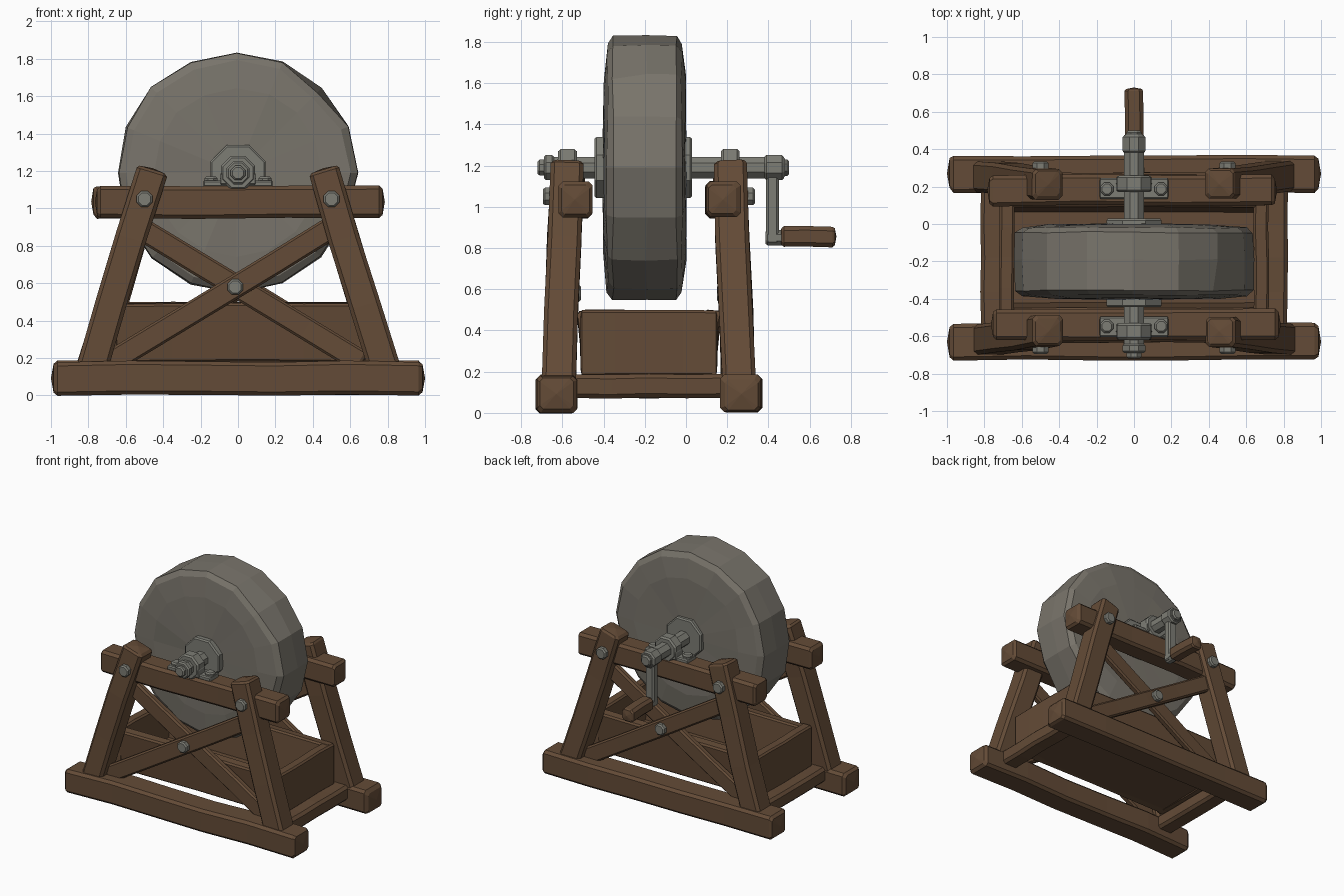
import bpy, bmesh, math, random
from mathutils import Vector, Matrix

random.seed(4)
cube = bpy.data.objects.get("Cube")
if cube:
    bpy.data.objects.remove(cube, do_unlink=True)

MID_Y = -0.18      # centre line of the frame
AXLE_Z = 1.19


def material(name, rgb):
    m = bpy.data.materials.new(name)
    m.use_nodes = True
    m.diffuse_color = (*rgb, 1)
    m.node_tree.nodes["Principled BSDF"].inputs["Base Color"].default_value = (*rgb, 1)
    return m


WOOD = material("brown wood", (0.127, 0.071, 0.038))
STONE = material("grey stone", (0.19, 0.175, 0.147))
METAL = material("pale iron", (0.205, 0.205, 0.178))


def finish(name, bm, mat):
    bmesh.ops.recalc_face_normals(bm, faces=bm.faces)
    me = bpy.data.meshes.new(name)
    bm.to_mesh(me)
    bm.free()
    me.materials.append(mat)
    ob = bpy.data.objects.new(name, me)
    bpy.context.collection.objects.link(ob)
    return ob


def skin(bm, rings):
    """Join neighbouring rings of vertices with quads."""
    for p, q in zip(rings, rings[1:]):
        for i in range(len(p)):
            j = (i + 1) % len(p)
            bm.faces.new((p[i], p[j], q[j], q[i]))


def timber(name, p0, p1, w, h, side=(0, 1, 0), cham=0.02, tip=0.025, jit=0.005, segs=4, mat=WOOD):
    """Rough chamfered beam from p0 to p1; w is measured along side."""
    p0, p1, s = Vector(p0), Vector(p1), Vector(side).normalized()
    d = (p1 - p0).normalized()
    u = d.cross(s).normalized()
    s = u.cross(d)
    length = (p1 - p0).length
    a, b = w / 2, h / 2
    outline = [(a - cham, -b), (a, cham - b), (a, b - cham), (a - cham, b),
               (cham - a, b), (-a, b - cham), (-a, cham - b), (cham - a, -b)]
    stations = [(tip * 0.4, 0.82)]
    stations += [(tip + (length - 2 * tip) * i / segs, 1) for i in range(segs + 1)]
    stations += [(length - tip * 0.4, 0.82)]
    bm = bmesh.new()
    rings = []
    for t, k in stations:
        off = s * random.uniform(-jit, jit) + u * random.uniform(-jit, jit)
        k *= 1 + random.uniform(-jit, jit) * 3
        rings.append([bm.verts.new(p0 + d * t + off + s * x * k + u * y * k) for x, y in outline])
    skin(bm, rings)
    # shallow pyramids on the ends
    for ring, p in ((rings[0], p0), (rings[-1], p1)):
        c = bm.verts.new(p)
        for i in range(8):
            bm.faces.new((ring[i], ring[(i + 1) % 8], c))
    return finish(name, bm, mat)


def disc(name, x, z, y0, y1, r, bevel=0.01, upright=False):
    """Bevelled octagon along Y, or along Z with (x, z) read as (x, y)."""
    bm = bmesh.new()
    rings = []
    for y, rad in [(y0, r - bevel), (y0 + bevel, r), (y1 - bevel, r), (y1, r - bevel)]:
        ring = []
        for i in range(8):
            a = math.tau * (i + 0.5) / 8
            c, s = x + rad * math.cos(a), z + rad * math.sin(a)
            ring.append(bm.verts.new((c, s, y) if upright else (c, y, s)))
        rings.append(ring)
    skin(bm, rings)
    bm.faces.new(rings[0])
    bm.faces.new(rings[-1])
    return finish(name, bm, METAL)


def block(name, lo, hi, mat=METAL):
    lo, hi = Vector(lo), Vector(hi)
    mid = (lo + hi) / 2
    return timber(name, (lo.x, mid.y, mid.z), (hi.x, mid.y, mid.z), hi.y - lo.y, hi.z - lo.z,
                  cham=0.008, tip=0.005, jit=0, segs=1, mat=mat)


def trestle(tag):
    """Front side frame; returns its parts."""
    parts = [
        timber(tag + "_foot_beam", (-1, -0.629, 0.092), (1, -0.629, 0.092), 0.197, 0.18, tip=0.035, segs=5),
        timber(tag + "_top_beam", (-0.765, -0.54, 1.035), (0.785, -0.54, 1.035), 0.165, 0.172, tip=0.03, segs=3),
        timber(tag + "_front_brace", (-0.69, -0.607, 0.17), (0.5, -0.607, 0.895), 0.055, 0.125, cham=0.012, jit=0.003),
        timber(tag + "_rear_brace", (0.67, -0.56, 0.17), (-0.52, -0.56, 0.895), 0.055, 0.125, cham=0.012, jit=0.003),
        disc(tag + "_brace_bolt", -0.015, 0.58, -0.67, -0.62, 0.045),
        disc(tag + "_brace_nut", -0.015, 0.58, -0.55, -0.51, 0.045),
        block(tag + "_bearing_plate", (-0.185, -0.605, 1.115), (0.185, -0.495, 1.15)),
        disc(tag + "_bearing_ring", 0, AXLE_Z, -0.62, -0.53, 0.098, bevel=0.012),
        block(tag + "_bearing_seat", (-0.095, -0.617, 1.125), (0.095, -0.533, 1.19)),
    ]
    for sx, hand in ((1, "left"), (-1, "right")):
        parts += [
            timber(f"{tag}_{hand}_leg", (sx * 0.795, -0.618, 0.1), (sx * 0.455, -0.573, 1.215), 0.163, 0.168, segs=3),
            disc(f"{tag}_{hand}_leg_bolt", sx * 0.5, 1.05, -0.695, -0.63, 0.046),
            disc(f"{tag}_{hand}_bearing_bolt", sx * 0.145, -0.547, 1.14, 1.17, 0.038, upright=True),
        ]
    return parts


# Two side frames; the back one is the front one turned half round
trestle("front")
half_turn = Matrix.Translation((0, 2 * MID_Y, 0)) @ Matrix.Rotation(math.pi, 4, "Z")
for ob in trestle("back"):
    ob.data.transform(half_turn)

# Cross sills, with an open trough resting on them
for sx, hand in ((1, "left"), (-1, "right")):
    timber(hand + "_sill", (sx * 0.75, -0.57, 0.13), (sx * 0.75, 0.21, 0.13), 0.14, 0.115, side=(1, 0, 0), jit=0.003)
    timber(hand + "_trough_end", (sx * 0.68, -0.515, 0.338), (sx * 0.68, 0.155, 0.338), 0.08, 0.32,
           side=(1, 0, 0), cham=0.012, tip=0.01, jit=0.003)
for sy, hand in ((-1, "front"), (1, "back")):
    y = MID_Y + sy * 0.295
    timber(hand + "_trough_wall", (-0.71, y, 0.338), (0.71, y, 0.338), 0.08, 0.315,
           side=(0, 1, -0.1 * sy), cham=0.012, tip=0.01, jit=0.003)
block("trough_floor", (-0.69, -0.47, 0.182), (0.69, 0.11, 0.215), WOOD)

# Grindstone: sixteen-sided domed wheel with worn edges and one chipped corner
profile = [(0.15, -0.4), (0.45, -0.398), (0.6, -0.383), (0.638, -0.355),
           (0.642, -0.19), (0.638, -0.045), (0.6, -0.02), (0.45, -0.002), (0.15, 0)]
bm = bmesh.new()
rings = []
wobble = [random.uniform(-0.008, 0.008) for _ in range(16)]
for k, (r, y) in enumerate(profile):
    ring = []
    for i in range(16):
        a = math.tau * i / 16
        rad = r + wobble[i] + random.uniform(-0.004, 0.004)
        if i == 2 and k in (2, 3):
            rad -= 0.03
        ring.append(bm.verts.new((rad * math.cos(a) - 0.007, y + random.uniform(-0.005, 0.005),
                                  rad * math.sin(a) + AXLE_Z)))
    rings.append(ring)
skin(bm, rings)
bm.faces.new(rings[0])
bm.faces.new(rings[-1])
finish("grindstone", bm, STONE)

# Axle, flanges and end nuts
disc("axle", 0, AXLE_Z, -0.68, 0.48, 0.057)
disc("front_flange", 0, AXLE_Z, -0.445, -0.38, 0.16)
disc("back_flange", 0, AXLE_Z, -0.02, 0.03, 0.16)
disc("front_axle_collar", 0, AXLE_Z, -0.69, -0.64, 0.066)
disc("front_axle_nut", 0, AXLE_Z, -0.72, -0.67, 0.042)

# Crank with wooden grip
disc("crank_hub", 0, AXLE_Z, 0.38, 0.475, 0.066)
disc("crank_nut", 0, AXLE_Z, 0.46, 0.5, 0.044)
timber("crank_arm", (0, 0.42, 0.82), (0, 0.42, 1.19), 0.062, 0.075, cham=0.012, tip=0.01, jit=0, segs=1, mat=METAL)
disc("crank_pin", 0, 0.85, 0.385, 0.475, 0.04)
timber("crank_grip", (0, 0.455, 0.855), (0, 0.73, 0.855), 0.1, 0.1, side=(1, 0, 0), tip=0.02, jit=0.002, segs=2)
